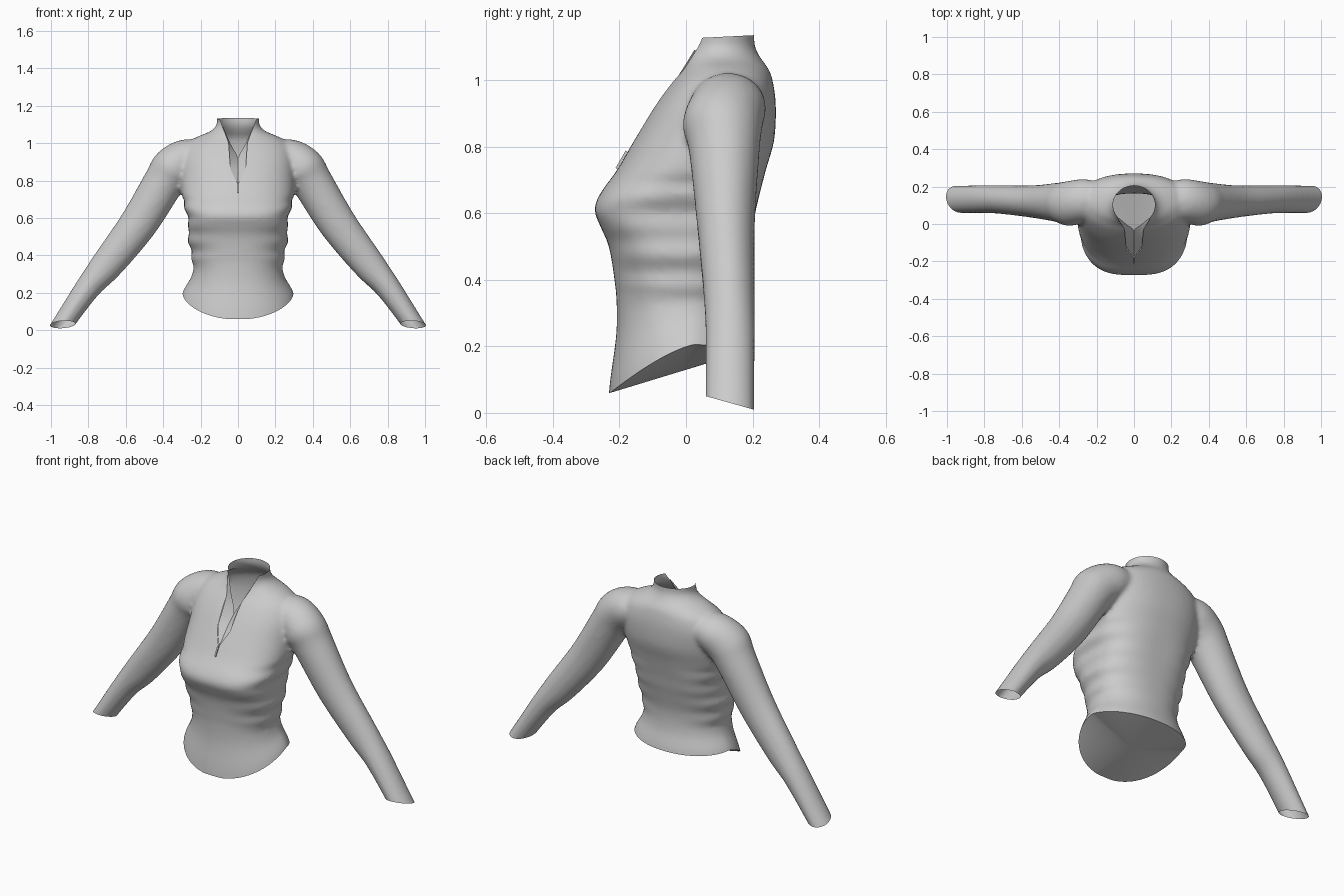
import bpy, bmesh, math
from mathutils import Vector

if "Cube" in bpy.data.objects:
    bpy.data.objects.remove(bpy.data.objects["Cube"])


def spline(rows, steps):
    """Catmull-Rom interpolation through rows of numbers."""
    out = []
    for i in range(len(rows) - 1):
        p = [rows[max(0, min(len(rows) - 1, i + k))] for k in (-1, 0, 1, 2)]
        for s in range(steps):
            t = s / steps
            out.append([b + 0.5 * t * (c - a + t * (2*a - 5*b + 4*c - d + t * (3*(b - c) + d - a)))
                        for a, b, c, d in zip(*p)])
    out.append(list(rows[-1]))
    return out


def loft(bm, rings):
    """Closed tube through rings of points, capped at both ends."""
    vs = [[bm.verts.new(p) for p in r] for r in rings]
    n = len(vs[0])
    for a, b in zip(vs, vs[1:]):
        for i in range(n):
            bm.faces.new((a[i], a[(i + 1) % n], b[(i + 1) % n], b[i]))
    bm.faces.new(vs[0][::-1])
    bm.faces.new(vs[-1])


def make(name, bm):
    me = bpy.data.meshes.new(name)
    bm.to_mesh(me)
    bm.free()
    ob = bpy.data.objects.new(name, me)
    bpy.context.collection.objects.link(ob)
    bpy.ops.object.select_all(action='DESELECT')
    ob.select_set(True)
    bpy.context.view_layer.objects.active = ob
    return ob


# Torso: z, half width, front y, back y, y of the side seam, squareness
TORSO = [
    (0.08, 0.32, -0.24, 0.21, -0.01, 2.1),
    (0.20, 0.297, -0.232, 0.20, -0.01, 2.1),
    (0.30, 0.245, -0.208, 0.17, -0.01, 2.2),
    (0.40, 0.248, -0.215, 0.165, -0.01, 2.3),
    (0.50, 0.268, -0.232, 0.185, -0.02, 2.5),
    (0.56, 0.262, -0.257, 0.20, -0.03, 2.8),
    (0.61, 0.272, -0.275, 0.21, -0.03, 2.9),
    (0.66, 0.284, -0.257, 0.222, -0.01, 2.7),
    (0.73, 0.302, -0.207, 0.24, 0.03, 2.4),
    (0.82, 0.305, -0.155, 0.265, 0.07, 2.3),
    (0.92, 0.300, -0.095, 0.27, 0.10, 2.3),
    (0.99, 0.275, -0.045, 0.262, 0.11, 2.2),
    (1.03, 0.225, -0.012, 0.25, 0.11, 2.0),
    (1.065, 0.145, 0.0, 0.225, 0.11, 2.0),
    (1.10, 0.114, 0.0, 0.207, 0.105, 2.0),
    (1.14, 0.114, -0.005, 0.205, 0.10, 2.0),
    (1.20, 0.114, -0.005, 0.205, 0.10, 2.0),
]
# Sleeve: centre x, centre z, half thickness, centre y, half depth
SLEEVE = [
    (0.18, 0.93, 0.08, 0.125, 0.10),
    (0.27, 0.918, 0.105, 0.125, 0.115),
    (0.345, 0.865, 0.118, 0.11, 0.12),
    (0.40, 0.785, 0.109, 0.115, 0.106),
    (0.535, 0.565, 0.101, 0.12, 0.087),
    (0.70, 0.35, 0.086, 0.13, 0.077),
    (0.80, 0.23, 0.068, 0.133, 0.074),
    (0.935, 0.035, 0.056, 0.132, 0.073),
    (0.99, -0.05, 0.056, 0.132, 0.073),
]

bm = bmesh.new()
rings = []
for z, hw, yf, yb, yc, ex in spline(TORSO, 5):
    if 0.3 < z < 0.7:                       # side seam rumples
        hw += 0.006 * math.sin(z * 70)
    ring = []
    for i in range(64):
        a = math.tau * i / 64
        c, s = math.cos(a), math.sin(a)
        x = hw * math.copysign(abs(c) ** (2 / ex), c)
        d = (yb - yc) if s > 0 else (yc - yf)
        ring.append((x, yc + d * math.copysign(abs(s) ** (2 / ex), s), z))
    rings.append(ring)
loft(bm, rings)

rows = spline(SLEEVE, 5)
for side in (1, -1):
    rings = []
    for k, (cx, cz, h, cy, hy) in enumerate(rows):
        p, q = rows[max(k - 1, 0)], rows[min(k + 1, len(rows) - 1)]
        d = Vector((q[0] - p[0], q[1] - p[1])).normalized()
        ring = []
        for i in range(32):
            a = math.tau * i / 32
            u = h * math.cos(a)
            ring.append((side * (cx - d.y * u), cy + hy * math.sin(a), cz + d.x * u))
        rings.append(ring[::side])
    loft(bm, rings)
bmesh.ops.recalc_face_normals(bm, faces=bm.faces)
shirt = make("shirt", bm)

# Fuse the body and sleeves into one skin
m = shirt.modifiers.new("fuse", 'REMESH')
m.mode = 'VOXEL'
m.voxel_size = 0.012
bpy.ops.object.modifier_apply(modifier=m.name)
m = shirt.modifiers.new("soften", 'SMOOTH')
m.factor, m.iterations = 0.5, 5
bpy.ops.object.modifier_apply(modifier=m.name)

bm = bmesh.new()
bm.from_mesh(shirt.data)


def cut(co, no, where, clear=True):
    """Slice only the faces whose centre passes the test."""
    fs = [f for f in bm.faces if where(f.calc_center_median())]
    geom = set(fs) | {e for f in fs for e in f.edges} | {v for f in fs for v in f.verts}
    bmesh.ops.bisect_plane(bm, geom=list(geom), dist=1e-5, plane_co=co, plane_no=no,
                           clear_outer=clear)


# Collar top, cuffs and hem
cut((0, 0.15, 1.132), (0, -0.05, 1), lambda c: c.z > 1.0)
cut((0.935, 0.132, 0.03), (0, -0.28, -1), lambda c: abs(c.x) > 0.6)
cut((0, 0, 0.2), (0, 0, -1), lambda c: abs(c.x) < 0.4 and c.z < 0.4)

# Closed underside, then the hem dips to the front
hem = [e for e in bm.edges if e.is_boundary and all(abs(v.co.z - 0.2) < 1e-3 and abs(v.co.x) < 0.4 for v in e.verts)]
cap = bmesh.ops.holes_fill(bm, edges=hem, sides=0)["faces"]
middle = bmesh.ops.poke(bm, faces=cap)["verts"]
for v in bm.verts:
    if abs(v.co.x) < 0.4 and v.co.z < 0.36 and v not in middle:
        w = min(1, (0.36 - v.co.z) / 0.16)
        y = v.co.y
        t = max(0, min(1, (0.03 - y) / 0.258))
        back = max(0, y - 0.03) / 0.17
        v.co.z += w * (0.006 - 0.146 * t ** 1.4 - 0.016 * back)
for v in middle:
    v.co = (0, -0.015, 0.125)

# Neck opening: half width by height
OPENING = [(0.0, 0.78), (0.04, 0.86), (0.05, 1.0), (0.10, 1.135)]
for side in (1, -1):
    for (x0, z0), (x1, z1) in zip(OPENING, OPENING[1:]):
        cut((side * x0, 0, z0), (z1 - z0, 0, -side * (x1 - x0)),
            lambda c: c.y < 0.09 and 0 <= c.x * side + 0.02 < 0.16 and z0 - 0.02 < c.z < z1 + 0.02, False)


def in_opening(c):
    for (x0, z0), (x1, z1) in zip(OPENING, OPENING[1:]):
        if z0 <= c.z <= z1:
            return c.y < 0.09 and abs(c.x) < x0 + (x1 - x0) * (c.z - z0) / (z1 - z0)
    return False


bmesh.ops.delete(bm, geom=[f for f in bm.faces if in_opening(f.calc_center_median())], context='FACES')
bmesh.ops.recalc_face_normals(bm, faces=bm.faces)
bm.to_mesh(shirt.data)
bm.free()
bpy.ops.object.shade_smooth_by_angle(angle=math.radians(50))

# Turned-in flaps inside the neck opening
OUTER = [(0, -0.172, 0.78), (0.04, -0.125, 0.86), (0.046, -0.08, 0.93), (0.055, -0.025, 1.01), (0.085, 0.025, 1.09)]
INNER = [(0, -0.165, 0.785), (0, -0.10, 0.86), (0, -0.035, 0.92), (0.042, 0.0, 1.0), (0.08, 0.032, 1.088)]
bm = bmesh.new()
for side in (1, -1):
    o, n = ([bm.verts.new((side * x, y, z)) for x, y, z in spline(r, 4)] for r in (OUTER, INNER))
    for i in range(len(o) - 1):
        q = (o[i], n[i], n[i + 1], o[i + 1])
        bm.faces.new(q[::side])
make("neck_flaps", bm)
bpy.ops.object.shade_smooth_by_angle(angle=math.radians(50))

# Zip pull below the opening
bpy.ops.mesh.primitive_cube_add(size=1, location=(0, -0.193, 0.76), rotation=(math.radians(-30), 0, 0))
pull = bpy.context.object
pull.name = "zip_pull"
pull.scale = (0.008, 0.008, 0.06)
